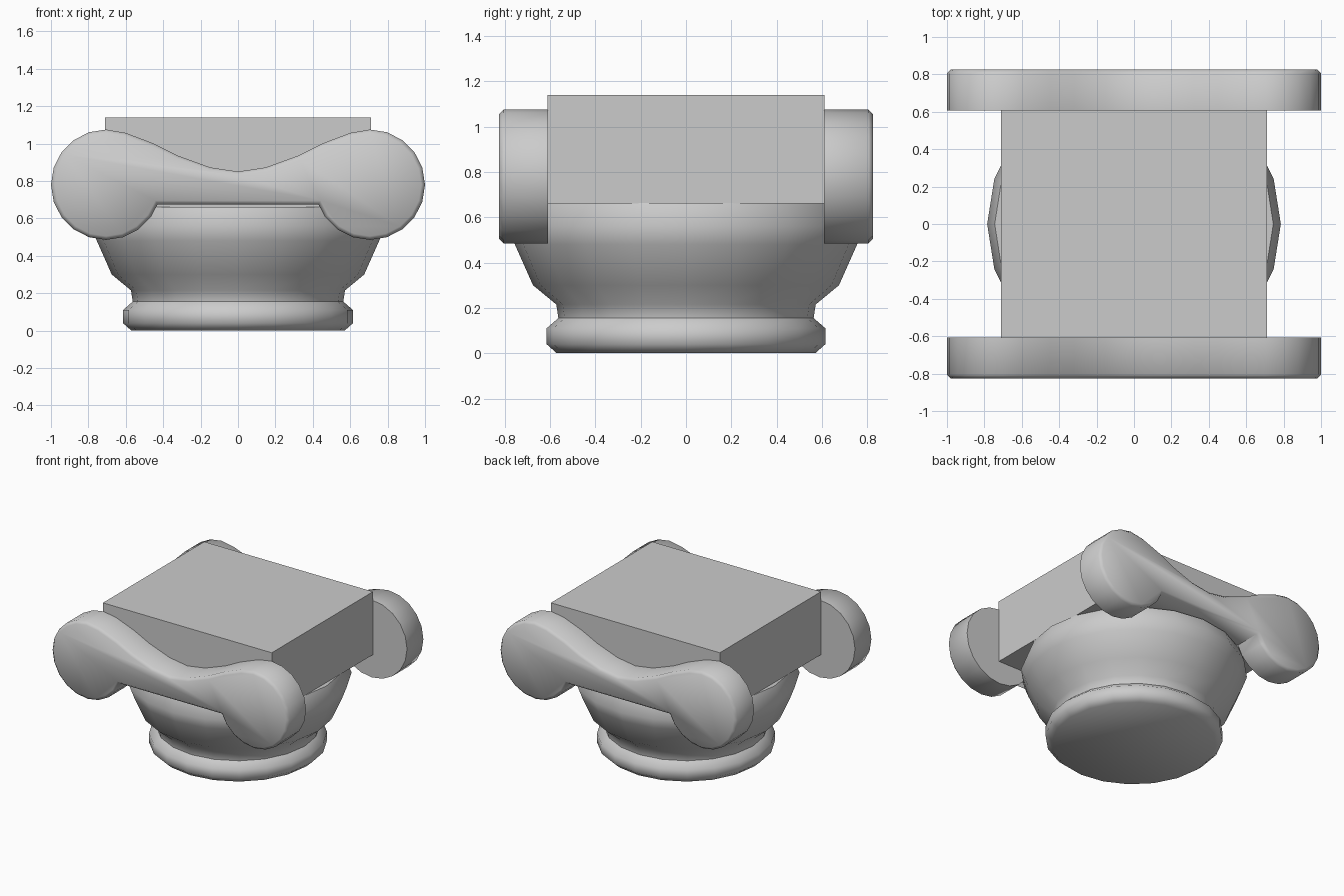
import bpy, bmesh
from math import cos, sin, radians, pi

if "Cube" in bpy.data.objects:
    bpy.data.objects.remove(bpy.data.objects["Cube"])


def finish(name, bm, angle=None):
    bmesh.ops.recalc_face_normals(bm, faces=bm.faces)
    mesh = bpy.data.meshes.new(name)
    bm.to_mesh(mesh)
    bm.free()
    obj = bpy.data.objects.new(name, mesh)
    bpy.context.collection.objects.link(obj)
    if angle:
        bpy.ops.object.select_all(action='DESELECT')
        obj.select_set(True)
        bpy.context.view_layer.objects.active = obj
        bpy.ops.object.shade_smooth_by_angle(angle=radians(angle))
    return obj


def lathe(name, profile, sides):
    bm = bmesh.new()
    rings = [[bm.verts.new((r * cos(2 * pi * i / sides), r * sin(2 * pi * i / sides), z))
              for i in range(sides)] for r, z in profile]
    for a, b in zip(rings, rings[1:]):
        for i in range(sides):
            j = (i + 1) % sides
            bm.faces.new((a[i], a[j], b[j], b[i]))
    bm.faces.new(rings[0])
    bm.faces.new(rings[-1])
    return finish(name, bm, 50)


# Round bell with base ring
lathe("bell", [(0.57, 0), (0.615, 0.04), (0.615, 0.11), (0.563, 0.155), (0.572, 0.215),
               (0.675, 0.30), (0.755, 0.48), (0.785, 0.56), (0.745, 0.662)], 20)

# Rectangular top block
bm = bmesh.new()
bmesh.ops.create_cube(bm, size=1)
for v in bm.verts:
    v.co = (v.co.x * 1.424, v.co.y * 1.22, 0.90 + v.co.z * 0.48)
finish("top_block", bm)

# Scroll outline: right half of the sagging top, then round the scroll end
half = [(0.15, 0.873), (0.32, 0.935), (0.45, 1.0), (0.60, 1.057)]
half += [(0.705 + 0.295 * cos(radians(90 - 18 * i)), 0.78 + 0.295 * sin(radians(90 - 18 * i)))
         for i in range(14)]
half.append((0.43, 0.675))
outline = [(0, 0.85)] + half + [(-x, z) for x, z in reversed(half)]

# Front and back scroll slabs with chamfered outer rims
for name, side in (("front_scroll", -1), ("back_scroll", 1)):
    bm = bmesh.new()
    outer = bm.faces.new([bm.verts.new((x, side * 0.825, z)) for x, z in outline])
    inner = [bm.verts.new((x, side * 0.608, z)) for x, z in outline]
    rim = list(outer.edges)
    ring = list(outer.verts)
    for i in range(len(ring)):
        j = (i + 1) % len(ring)
        bm.faces.new((ring[i], ring[j], inner[j], inner[i]))
    bm.faces.new(inner)
    bmesh.ops.recalc_face_normals(bm, faces=bm.faces)
    bmesh.ops.bevel(bm, geom=rim, offset=0.02, segments=1, affect='EDGES', profile=0.5)
    finish(name, bm, 50)
